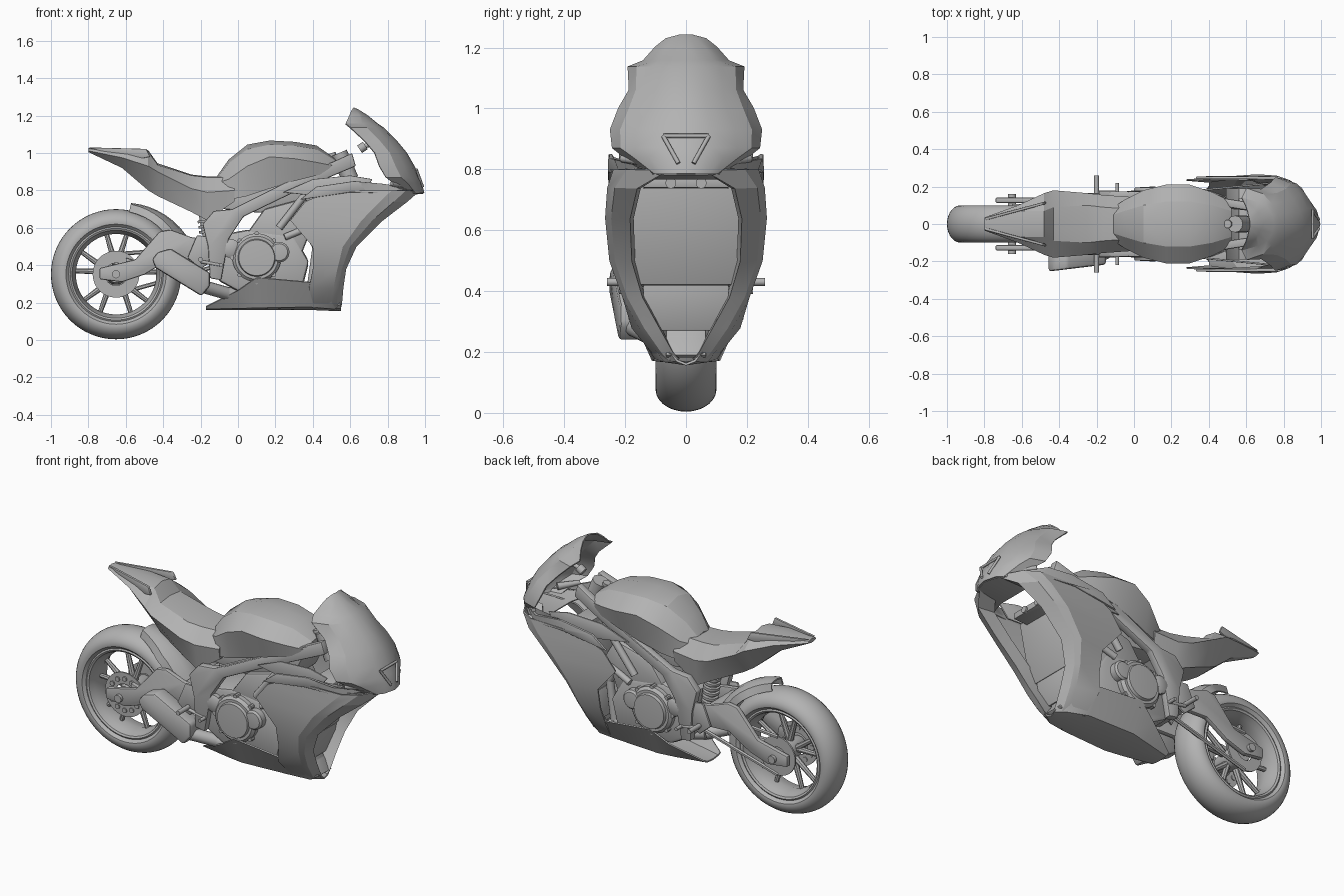
import bpy
import bmesh
import math
from mathutils import Vector

default_cube = bpy.data.objects.get("Cube")
if default_cube:
    bpy.data.objects.remove(default_cube, do_unlink=True)

grey = bpy.data.materials.new("plain_grey")
grey.use_nodes = True
grey.diffuse_color = (.45, .45, .45, 1)
grey.node_tree.nodes["Principled BSDF"].inputs["Base Color"].default_value = grey.diffuse_color

SIDES = {"left": 1, "right": -1}


def finish(name, bm, thickness=0, bevel=0, crease=35):
    """Clean up the mesh, mark sharp edges and link it as an object."""
    bmesh.ops.remove_doubles(bm, verts=bm.verts, dist=.0005)
    bmesh.ops.recalc_face_normals(bm, faces=bm.faces)
    if bevel:
        bmesh.ops.bevel(bm, geom=bm.edges[:], offset=bevel, segments=2,
                        affect='EDGES', profile=.5, clamp_overlap=True)
    for face in bm.faces:
        face.smooth = True
    for edge in bm.edges:
        edge.smooth = edge.is_manifold and edge.calc_face_angle(0) < math.radians(crease)
    mesh = bpy.data.meshes.new(name)
    bm.to_mesh(mesh)
    bm.free()
    mesh.materials.append(grey)
    obj = bpy.data.objects.new(name, mesh)
    bpy.context.collection.objects.link(obj)
    if thickness:
        shell = obj.modifiers.new("shell", 'SOLIDIFY')
        shell.thickness = thickness
        shell.offset = 0


def skin(name, rows, mirror=True, thickness=0, caps=False, crease=35):
    """Surface through equal rows of points, mirrored across y = 0."""
    bm = bmesh.new()
    for side in ((1, -1) if mirror else (1,)):
        grid = [[bm.verts.new((x, y * side, z)) for x, y, z in row] for row in rows]
        for upper, lower in zip(grid, grid[1:]):
            for i in range(len(upper) - 1):
                bm.faces.new((upper[i], upper[i + 1], lower[i + 1], lower[i]))
        if caps:
            bm.faces.new(grid[0])
            bm.faces.new(grid[-1])
    finish(name, bm, thickness, crease=crease)


def hull(name, stations):
    """Closed body: each station is x and its half section from the top down."""
    rows = []
    for x, section in stations:
        row = [(x, y, z) for y, z in section]
        rows.append(row + [(x, 0, section[-1][1])])
    skin(name, rows, caps=True, crease=24)


def plate(name, outline, inner, outer, bevel=.006, bend=lambda x: 0):
    """Side outline in x and z, extruded between two y values."""
    bm = bmesh.new()
    loops = [[bm.verts.new((x, y + bend(x), z)) for x, z in outline] for y in (inner, outer)]
    bm.faces.new(loops[0])
    bm.faces.new(loops[1][::-1])
    for i in range(len(outline)):
        a, b = loops
        bm.faces.new((a[i - 1], b[i - 1], b[i], a[i]))
    finish(name, bm, bevel=bevel)


def pair(name, outline, inner, outer, bevel=.006, bend=lambda x: 0):
    for label, s in SIDES.items():
        plate(f"{label}_{name}", outline, inner * s, outer * s, bevel, lambda x: bend(x) * s)


def lathe(name, profile, x, z, steps=48):
    """Turn a (radius, y) profile about a sideways axis at x, z."""
    rows = []
    for i in range(steps + 1):
        a = math.tau * i / steps
        rows.append([(x + r * math.cos(a), y, z + r * math.sin(a)) for r, y in profile])
    skin(name, rows, mirror=False)


def rod(name, start, end, radius, tip=None, sides=12):
    start, end = Vector(start), Vector(end)
    axis = end - start
    bm = bmesh.new()
    bmesh.ops.create_cone(bm, cap_ends=True, segments=sides, radius1=radius,
                          radius2=radius if tip is None else tip, depth=axis.length)
    bm.transform(axis.to_track_quat('Z', 'Y').to_matrix().to_4x4())
    bmesh.ops.translate(bm, verts=bm.verts, vec=(start + end) / 2)
    finish(name, bm)


def pipe(name, points, radius):
    for i, (a, b) in enumerate(zip(points, points[1:])):
        rod(f"{name}_{i}", a, b, radius)


# Rear wheel: tyre, rim, hub, paired spokes, brake disc and sprocket
WX, WZ = -.652, .352
crown = [(.25, -.08)]
for i in range(17):
    a = math.radians(-100 + 200 * i / 16)
    crown.append((.275 + .073 * max(math.cos(a), -.1), .1 * math.sin(a)))
lathe("rear_tyre", crown + [(.25, .08)], WX, WZ, 64)
lathe("rear_rim", [(.255, -.082), (.245, -.088), (.235, -.082), (.225, -.05), (.215, 0), (.225, .05),
                   (.235, .082), (.245, .088), (.255, .082)], WX, WZ, 64)
lathe("rear_hub", [(0, -.09), (.045, -.09), (.055, -.04), (.055, .04), (.045, .09), (0, .09)], WX, WZ)
for i in range(10):
    root = math.tau * (i // 2) / 5 + .3
    a = root + (.25 if i % 2 else -.25)
    rod(f"spoke_{i}", (WX + .04 * math.cos(root), -.01, WZ + .04 * math.sin(root)),
        (WX + .23 * math.cos(a), 0, WZ + .23 * math.sin(a)), .018, .012, 8)
lathe("brake_disc", [(.06, -.085), (.125, -.085), (.125, -.093), (.06, -.093), (.06, -.085)], WX, WZ)
lathe("sprocket", [(.05, .09), (.11, .09), (.11, .1), (.05, .1), (.05, .09)], WX, WZ)
for i in range(12):
    a = math.tau * i / 12
    rod(f"disc_stud_{i}", (WX + .09 * math.cos(a), -.1, WZ + .09 * math.sin(a)),
        (WX + .09 * math.cos(a), -.08, WZ + .09 * math.sin(a)), .014, sides=8)
rod("axle", (WX, -.16, WZ), (WX, .16, WZ), .022)
plate("brake_caliper", [(-.6, .36), (-.52, .37), (-.53, .42), (-.6, .44)], -.115, -.08)
for label, drop in (("upper", 1), ("lower", -1)):
    rod(f"chain_{label}", (WX, .098, WZ + drop * .108), (-.1, .098, .45 + drop * .05), .011, sides=6)

# Hugger fender over the wheel, rising away from the tyre towards the front
fender = []
for i in range(9):
    t = i / 8
    a = math.radians(78 - 55 * t)
    fender.append([(WX + (.37 + rise) * math.cos(a), y * (.45 + .55 * min(1, 2 * t)), WZ + (.37 + rise) * math.sin(a))
                   for y, rise in ((0, .015 + .045 * t), (.05, .012 + .04 * t), (.1, .01), (.11, -.03))])
skin("rear_hugger", fender, thickness=.008)

# Swingarm, rearset brackets, foot pegs and shock absorber
pair("swingarm", [(-.1, .53), (-.25, .55), (-.36, .59), (-.42, .58), (-.55, .43), (-.74, .385),
                  (-.74, .325), (-.62, .31), (-.5, .35), (-.37, .43), (-.1, .42)], .112, .142, .008)
rod("swingarm_bridge", (-.24, -.13, .49), (-.24, .13, .49), .05)
pair("rearset_bracket", [(-.12, .55), (-.22, .56), (-.27, .44), (-.2, .38), (-.14, .42)], .15, .165)
for label, s in SIDES.items():
    rod(f"{label}_foot_peg", (-.2, .15 * s, .43), (-.2, .26 * s, .43), .013)
    rod(f"{label}_pedal", (-.09, .15 * s, .4), (-.09, .22 * s, .4), .01)
    rod(f"{label}_pedal_arm", (-.2, .17 * s, .42), (-.09, .17 * s, .4), .009)
rod("shock_body", (-.14, 0, .42), (-.19, 0, .7), .025)
for i in range(6):
    z = .49 + .028 * i
    rod(f"shock_coil_{i}", (-.15 - .02 * i / 5, 0, z), (-.152 - .02 * i / 5, 0, z + .014), .045)

# Main frame beams and steering head
pair("frame_beam", [(.61, 1.0), (.63, .93), (.3, .79), (.03, .66), (-.05, .54), (-.09, .32), (-.15, .33),
                    (-.16, .5), (-.19, .62), (-.13, .69), (-.03, .7), (.25, .84), (.5, .95)],
     .13, .175, .008, lambda x: -.16 * max(x - .25, 0))
rod("steering_head", (.6, 0, .86), (.54, 0, 1.0), .045)
rod("steering_stem_cap", (.51, 0, .97), (.5, 0, 1.0), .022)

# Engine with covers, cylinder block and airbox
plate("crankcase", [(-.11, .56), (-.11, .32), (.0, .26), (.34, .26), (.38, .42), (.3, .56), (.05, .59)],
      -.14, .14, .02)
plate("cylinder_block", [(.04, .56), (.34, .46), (.42, .66), (.36, .76), (.14, .7)], -.135, .135, .015)
plate("airbox", [(-.08, .7), (.12, .68), (.42, .74), (.5, .9), (.1, .86), (-.06, .8)], -.11, .11, .01)
for label, s in SIDES.items():
    lathe(f"{label}_engine_cover", [(.13, .13 * s), (.13, .165 * s), (.115, .18 * s), (.1, .18 * s),
                                    (.095, .195 * s), (0, .2 * s)], .1, .44)
    lathe(f"{label}_small_cover", [(.055, .13 * s), (.055, .175 * s), (.045, .185 * s), (0, .19 * s)],
          .22, .47, 24)
    lathe(f"{label}_pump_cover", [(.05, .13 * s), (.05, .165 * s), (.035, .175 * s), (0, .175 * s)],
          -.04, .49, 24)
    for i in range(8):
        a = math.tau * i / 8
        spot = (.1 + .13 * math.cos(a), .44 + .13 * math.sin(a))
        rod(f"{label}_cover_bolt_{i}", (spot[0], .13 * s, spot[1]), (spot[0], .17 * s, spot[1]), .012, sides=8)
    rod(f"{label}_frame_strut", (.36, .15 * s, .78), (.22, .15 * s, .6), .02)
    rod(f"{label}_water_hose", (.42, .13 * s, .62), (.25, .15 * s, .55), .018)

# Exhaust: headers, link pipe and muffler on the right
for i in range(4):
    y = -.09 + .06 * i
    pipe(f"header_{i}", [(.36, y, .6), (.42, y, .5), (.39, y, .28), (.28, y * .6, .22), (.1, -.05, .22)], .022)
pipe("link_pipe", [(.12, -.05, .22), (-.06, -.1, .25), (-.2, -.18, .29)], .035)
plate("muffler", [(-.46, .43), (-.43, .47), (-.36, .49), (-.15, .36), (-.15, .29), (-.195, .235), (-.44, .385)],
      -.14, -.235, .014, lambda x: .12 * (x + .3))

# Radiator, lower cooler and the duct floor below it
plate("radiator", [(.56, .76), (.6, .76), (.53, .42), (.49, .42)], -.19, .19, .004)
plate("oil_cooler", [(.49, .42), (.53, .42), (.5, .27), (.46, .27)], -.14, .14, .004)
plate("duct_floor", [(.47, .28), (.49, .28), (.5, .25), (.55, .19), (.53, .18), (.47, .24)], -.065, .065, .004)
plate("radiator_shelf", [(.56, .735), (.68, .74), (.68, .775), (.56, .785)], -.14, .14, .004)
for s in (1, -1):
    rod(f"shelf_screw_{s}", (.67, .05 * s, .755), (.69, .05 * s, .755), .018)

# Tank and tail
hull("fuel_tank", [
    (-.11, [(0, .88), (.05, .87), (.09, .84), (.1, .77)]),
    (-.05, [(0, .965), (.07, .945), (.13, .86), (.13, .75)]),
    (.05, [(0, 1.045), (.1, 1.02), (.18, .93), (.15, .77)]),
    (.17, [(0, 1.067), (.12, 1.045), (.21, .98), (.165, .81)]),
    (.3, [(0, 1.06), (.12, 1.04), (.21, .97), (.17, .85)]),
    (.42, [(0, 1.04), (.1, 1.02), (.17, .95), (.15, .88)]),
    (.52, [(0, .97), (.07, .96), (.12, .93), (.12, .9)])])
hull("seat_and_tail", [
    (-.8, [(0, 1.028), (.03, 1.022), (.035, 1.012), (.01, 1.005)]),
    (-.62, [(0, 1.022), (.07, 1.01), (.1, .975), (.03, .92)]),
    (-.48, [(0, 1.015), (.07, 1.0), (.165, .93), (.07, .8)]),
    (-.43, [(0, .945), (.09, .935), (.18, .9), (.09, .77)]),
    (-.25, [(0, .885), (.1, .88), (.165, .81), (.125, .685)]),
    (-.165, [(0, .875), (.09, .87), (.155, .79), (.13, .64)]),
    (-.02, [(0, .875), (.08, .87), (.145, .8), (.135, .74)])])
pair("tail_wing", [(-.8, 1.03), (-.49, 1.022), (-.47, .98), (-.52, .97), (-.7, 1.0)],
     .085, .1, .004, lambda x: .27 * (x + .55))

# Belly pan
skin("belly_pan", [[(x, y, z) for y, z in row] for x, row in (
    (-.17, [(.07, .18), (.05, .17), (0, .165)]),
    (.0, [(.15, .265), (.09, .172), (0, .165)]),
    (.1, [(.18, .335), (.11, .175), (0, .165)]),
    (.38, [(.185, .31), (.1, .18), (0, .165)]),
    (.5, [(.14, .27), (.07, .17), (0, .16)]),
    (.55, [(.045, .195), (.03, .172), (0, .16)]))], thickness=.008)

# Side fairings: front lip, outer bulge and rear edge at each height
fairing = []
for z, edge, lip, outer_x, outer_y, rear_x, rear_y in (
        (.8, .97, .06, .82, .235, .5, .25), (.74, .9, .16, .76, .255, .36, .24),
        (.64, .77, .185, .66, .262, .28, .235), (.5, .63, .18, .56, .248, .4, .225),
        (.38, .575, .145, .53, .205, .4, .2), (.28, .56, .09, .51, .15, .38, .175),
        (.2, .553, .045, .5, .09, .4, .11), (.175, .55, .025, .5, .065, .4, .085)):
    fairing.append([(edge - .1, lip * .95, z), (edge, lip, z),
                    ((edge + outer_x) / 2, (lip + outer_y) / 2 + .25 * (outer_y - lip), z),
                    (outer_x, outer_y, z), (rear_x, rear_y, z)])
skin("side_fairings", fairing, thickness=.008, crease=24)
pair("side_blade", [(.33, .75), (.42, .82), (.62, .85), (.78, .835), (.93, .81), (.8, .785), (.6, .79)],
     .24, .255, .004, lambda x: -.9 * max(x - .78, 0))
pair("inner_panel", [(.24, .79), (.4, .86), (.6, .88), (.72, .86), (.66, .78), (.42, .77)],
     .18, .19, .004, lambda x: .1 * (x - .4))

# Nose cowl and screen, each row from the centre to the rear edge
cowl = []
for z, centre, mid_x, mid_y, rear_x, rear_y in (
        (1.24, .62, .619, .01, .617, .02), (1.228, .645, .635, .035, .607, .065), (1.2, .69, .66, .06, .595, .1),
        (1.155, .745, .71, .09, .575, .14), (1.135, .775, .735, .11, .6, .19),
        (1.06, .85, .8, .12, .68, .185), (1.0, .9, .85, .13, .73, .22),
        (.93, .94, .885, .16, .755, .247), (.87, .968, .91, .165, .79, .24),
        (.84, .98, .94, .12, .83, .2), (.785, .993, .975, .07, .88, .13)):
    cowl.append([(centre, 0, z), ((centre + mid_x) / 2 + .012 * (mid_y > .08), mid_y / 2, z), (mid_x, mid_y, z),
                 ((mid_x + rear_x) / 2 + .02 * (mid_y > .05), (mid_y + rear_y) / 2 + .01 * (mid_y > .1), z),
                 (rear_x, rear_y, z)])
skin("nose_cowl", cowl, thickness=.007, crease=24)
skin("nose_chin", [[(.99, 0, .785), (.97, .07, .785), (.86, .2, .8)],
                   [(.8, 0, .77), (.8, .1, .77), (.76, .2, .78)]], thickness=.006)
for label, s in SIDES.items():
    rod(f"{label}_intake_trim", (.955, .075 * s, .91), (.988, .025 * s, .82), .007)
    rod(f"{label}_headlamp", (.9, .12 * s, .825), (.82, .21 * s, .835), .02, .012)
rod("intake_trim_top", (.955, -.075, .91), (.955, .075, .91), .007)

# Instrument pod behind the screen
rod("instrument_pod", (.65, 0, 1.02), (.68, 0, 1.04), .024)
rod("instrument_stay", (.67, 0, 1.035), (.76, 0, 1.06), .012)
